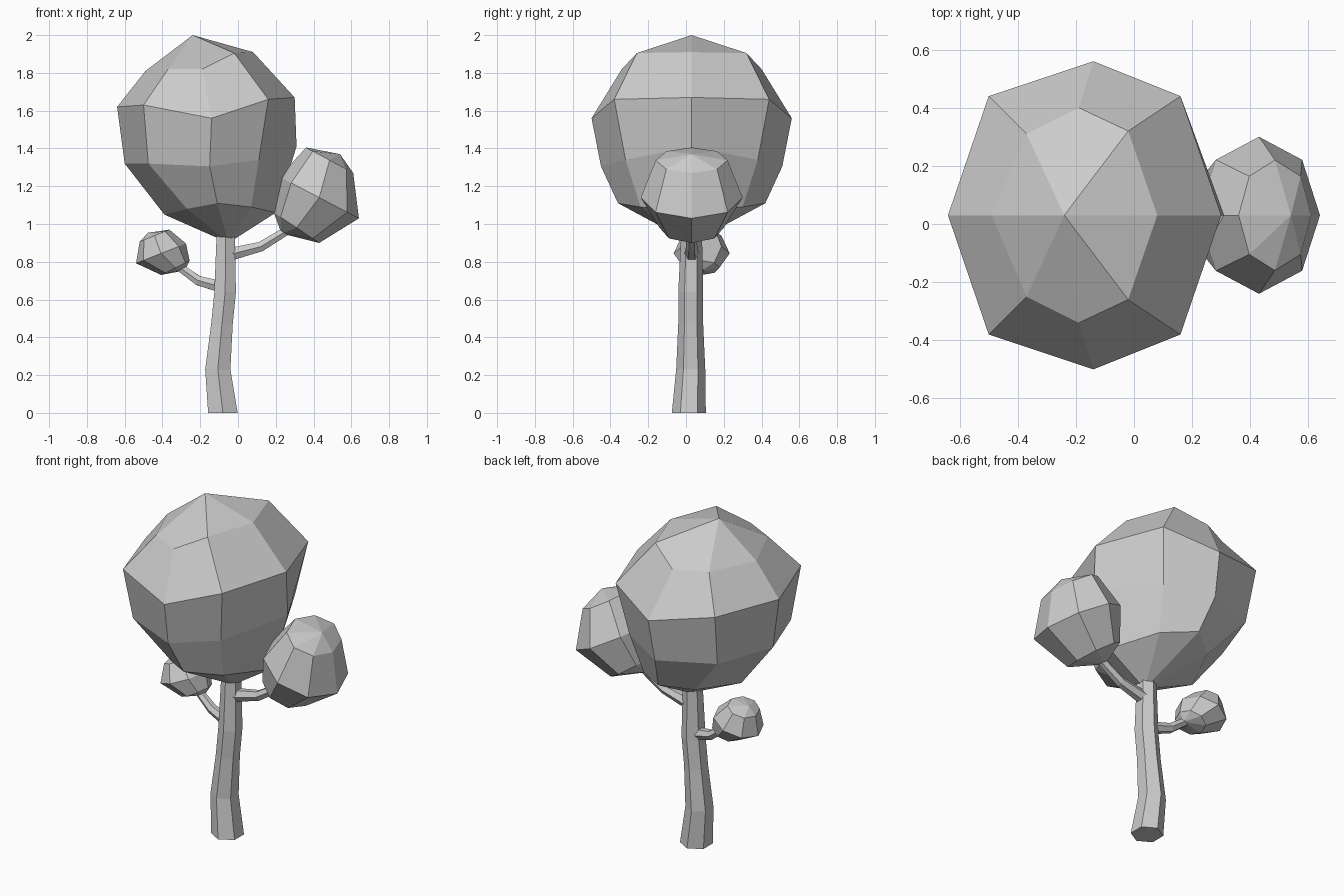
import bpy, bmesh, math
from mathutils import Vector, Matrix

if "Cube" in bpy.data.objects:
    bpy.data.objects.remove(bpy.data.objects["Cube"])

YC = 0.03  # centre plane of the crowns


def loft(name, rings, start=None, end=None):
    """Skin equal-count rings; close each end with a pole point or a flat cap."""
    bm = bmesh.new()
    vr = [[bm.verts.new(p) for p in r] for r in rings]
    n = len(vr[0])
    for a, b in zip(vr, vr[1:]):
        for i in range(n):
            j = (i + 1) % n
            bm.faces.new((a[i], a[j], b[j], b[i]))
    for ring, pole in ((vr[0], start), (vr[-1], end)):
        if pole is None:
            bm.faces.new(ring)
        else:
            v = bm.verts.new(pole)
            for i in range(n):
                bm.faces.new((ring[i], ring[(i + 1) % n], v))
    bmesh.ops.recalc_face_normals(bm, faces=bm.faces)
    me = bpy.data.meshes.new(name)
    bm.to_mesh(me)
    bm.free()
    ob = bpy.data.objects.new(name, me)
    bpy.context.collection.objects.link(ob)
    return ob


def half_ring(pts):
    """Mirror five (x, half width, z) points, left to right, into an 8-sided ring."""
    front = [(x, YC - w, z) for x, w, z in pts]
    back = [(x, YC + w, z) for x, w, z in pts[3:0:-1]]
    return front + back


def tilted_ring(left, right, w):
    """8-sided elliptical ring whose left and right ends are given as (x, z)."""
    pts = []
    for i in range(5):
        a = math.pi * i / 4
        t = (1 - math.cos(a)) / 2
        pts.append((left[0] + (right[0] - left[0]) * t, w * math.sin(a),
                    left[1] + (right[1] - left[1]) * t))
    return half_ring(pts)


def limb(name, path, upright=False):
    """Hexagonal limb through (x, y, z, radius) points."""
    rings = []
    c = [Vector(p[:3]) for p in path]
    for i, p in enumerate(path):
        d = (c[min(i + 1, len(c) - 1)] - c[max(i - 1, 0)]).normalized()
        if upright:
            d = Vector((0, 0, 1))
        v = Vector((0, 1, 0))
        v = (v - d * v.dot(d)).normalized()
        u = d.cross(v)
        rings.append([c[i] + p[3] * (v * math.cos(k * math.pi / 3) + u * math.sin(k * math.pi / 3))
                      for k in range(6)])
    return loft(name, rings)


# Trunk and the two branches
limb("trunk", [(-0.08, 0.015, 0, 0.09), (-0.107, 0.025, 0.23, 0.077), (-0.085, 0.025, 0.47, 0.066),
               (-0.068, 0.025, 0.64, 0.066), (-0.065, 0.03, 0.98, 0.054)], True)
limb("right_branch", [(-0.06, YC, 0.835, 0.04), (0.12, YC, 0.88, 0.03), (0.30, YC, 0.99, 0.025)])
limb("left_branch", [(-0.08, 0.03, 0.665, 0.036), (-0.21, 0.055, 0.70, 0.029),
                     (-0.35, 0.08, 0.80, 0.022)])

# Main crown: leaning, egg-shaped
crown = [half_ring(r) for r in (
    [(-0.39, 0, 1.05), (-0.27, 0.27, 1.08), (-0.11, 0.39, 1.11), (0.07, 0.27, 1.09), (0.20, 0, 1.06)],
    [(-0.60, 0, 1.32), (-0.475, 0.35, 1.32), (-0.15, 0.48, 1.305), (0.11, 0.35, 1.34), (0.31, 0, 1.41)],
    [(-0.64, 0, 1.62), (-0.50, 0.41, 1.63), (-0.14, 0.53, 1.56), (0.16, 0.41, 1.66), (0.30, 0, 1.67)],
    [(-0.49, 0, 1.81), (-0.37, 0.28, 1.82), (-0.19, 0.37, 1.82), (-0.02, 0.29, 1.905), (0.08, 0, 1.91)])]
loft("main_crown", crown, (-0.05, YC, 0.90), (-0.24, YC, 2.0))

# Right crown
right = loft("right_crown", [tilted_ring((0.19, 1.06), (0.43, 0.90), 0.17),
                             tilted_ring((0.22, 1.25), (0.64, 1.03), 0.27),
                             tilted_ring((0.36, 1.405), (0.61, 1.27), 0.19)],
             (0.23, YC, 0.95), (0.54, YC, 1.37))

# Left crown: mirrored, smaller copy
left = bpy.data.objects.new("left_crown", right.data.copy())
bpy.context.collection.objects.link(left)
left.data.transform(Matrix.Translation((-0.398, 0.083, 0.85))
                    @ Matrix.Diagonal((-0.63, 0.55, 0.475, 1))
                    @ Matrix.Translation((-0.415, -YC, -1.152)))
left.data.flip_normals()
